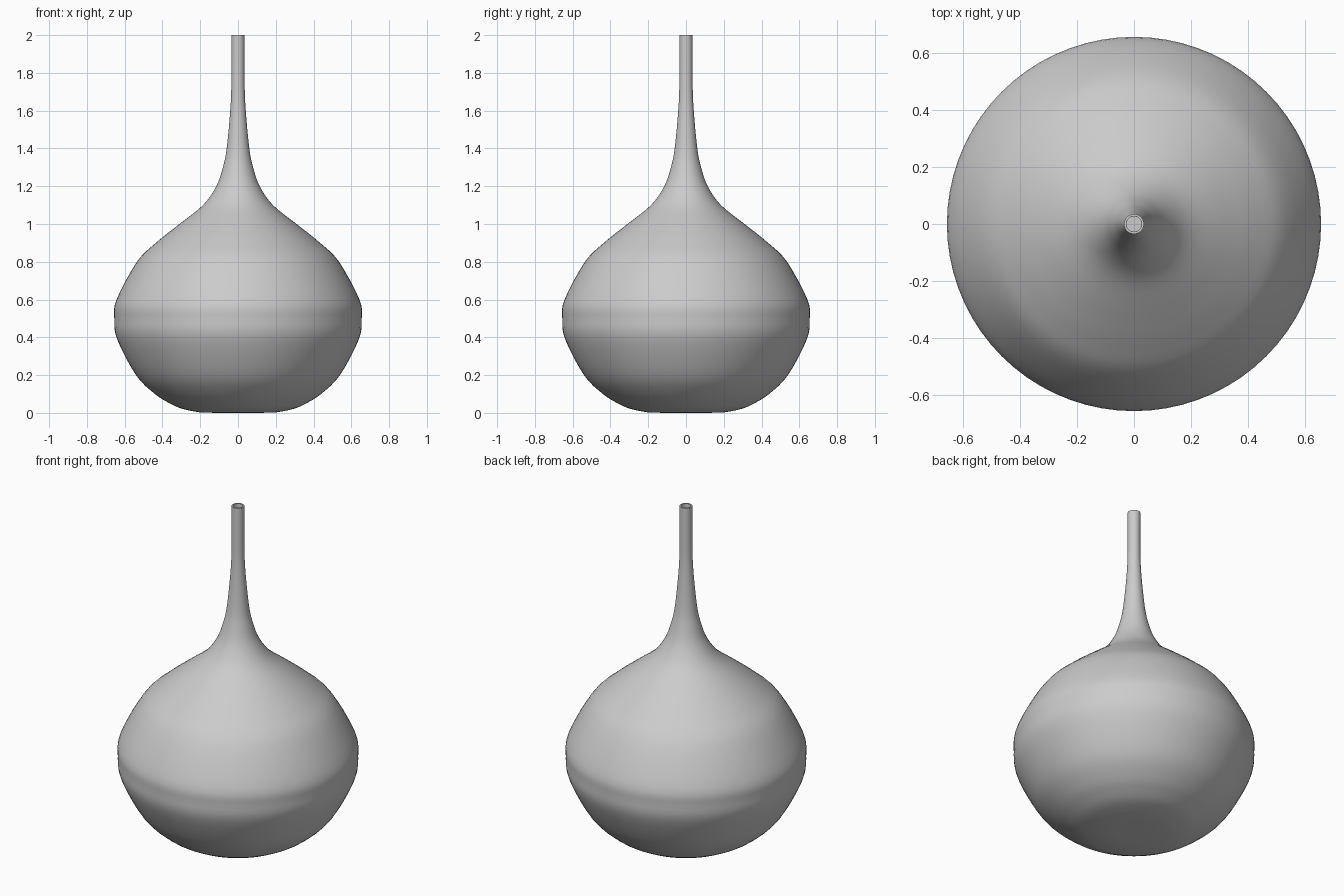
import bpy
import bmesh
import math
from mathutils import Vector

cube = bpy.data.objects.get("Cube")
if cube:
    bpy.data.objects.remove(cube, do_unlink=True)

SIDES = 72
STEPS = 4

# One plain grey glaze
glaze = bpy.data.materials.new("grey_glaze")
glaze.use_nodes = True
color = (0.6, 0.6, 0.6, 1)
glaze.diffuse_color = color
bsdf = next(n for n in glaze.node_tree.nodes if n.type == 'BSDF_PRINCIPLED')
bsdf.inputs["Base Color"].default_value = color

# Outer profile as (radius, height), from the foot to the lip
profile = [(0.2, 0.002), (0.29, 0.02), (0.36, 0.05), (0.44, 0.1), (0.54, 0.2),
           (0.64, 0.39), (0.655, 0.5), (0.643, 0.6), (0.535, 0.8),
           (0.435, 0.9), (0.31, 1.0), (0.185, 1.1), (0.115, 1.2),
           (0.08, 1.3), (0.06, 1.4), (0.041, 1.6), (0.035, 1.75), (0.035, 2.0)]


def smooth_path(points, steps):
    """Catmull-Rom curve through the points."""
    p = [Vector(q) for q in points]
    p = [p[0]] + p + [p[-1]]
    path = []
    for a, b, c, d in zip(p, p[1:], p[2:], p[3:]):
        for i in range(steps):
            t = i / steps
            path.append(0.5 * (2 * b + (c - a) * t
                               + (2 * a - 5 * b + 4 * c - d) * t ** 2
                               + (3 * b - a - 3 * c + d) * t ** 3))
    return path + [p[-1]]


# Lathe the profile, with a flat base closing onto the axis
path = [Vector((0, 0)), Vector((0.1, 0))] + smooth_path(profile, STEPS)
bm = bmesh.new()
verts = [bm.verts.new((q.x, 0, q.y)) for q in path]
edges = [bm.edges.new(pair) for pair in zip(verts, verts[1:])]
bmesh.ops.spin(bm, geom=verts + edges, cent=(0, 0, 0), axis=(0, 0, 1),
               angle=2 * math.pi, steps=SIDES)
bmesh.ops.remove_doubles(bm, verts=bm.verts[:], dist=0.0001)
bmesh.ops.recalc_face_normals(bm, faces=bm.faces[:])
# Make sure the base faces down, so the wall thickens inward
base = min(bm.faces, key=lambda f: f.calc_center_median().z)
if base.normal.z > 0:
    bmesh.ops.reverse_faces(bm, faces=bm.faces[:])

mesh = bpy.data.meshes.new("bottle_vase")
bm.to_mesh(mesh)
bm.free()
mesh.materials.append(glaze)
vase = bpy.data.objects.new("bottle_vase", mesh)
bpy.context.collection.objects.link(vase)

# Smooth shading with a sharp lip, and a thin hollow wall
wall = vase.modifiers.new("wall", 'SOLIDIFY')
wall.thickness = 0.008
wall.offset = -1
bpy.context.view_layer.objects.active = vase
vase.select_set(True)
bpy.ops.object.modifier_apply(modifier="wall")
bpy.ops.object.shade_smooth_by_angle(angle=math.radians(40))
